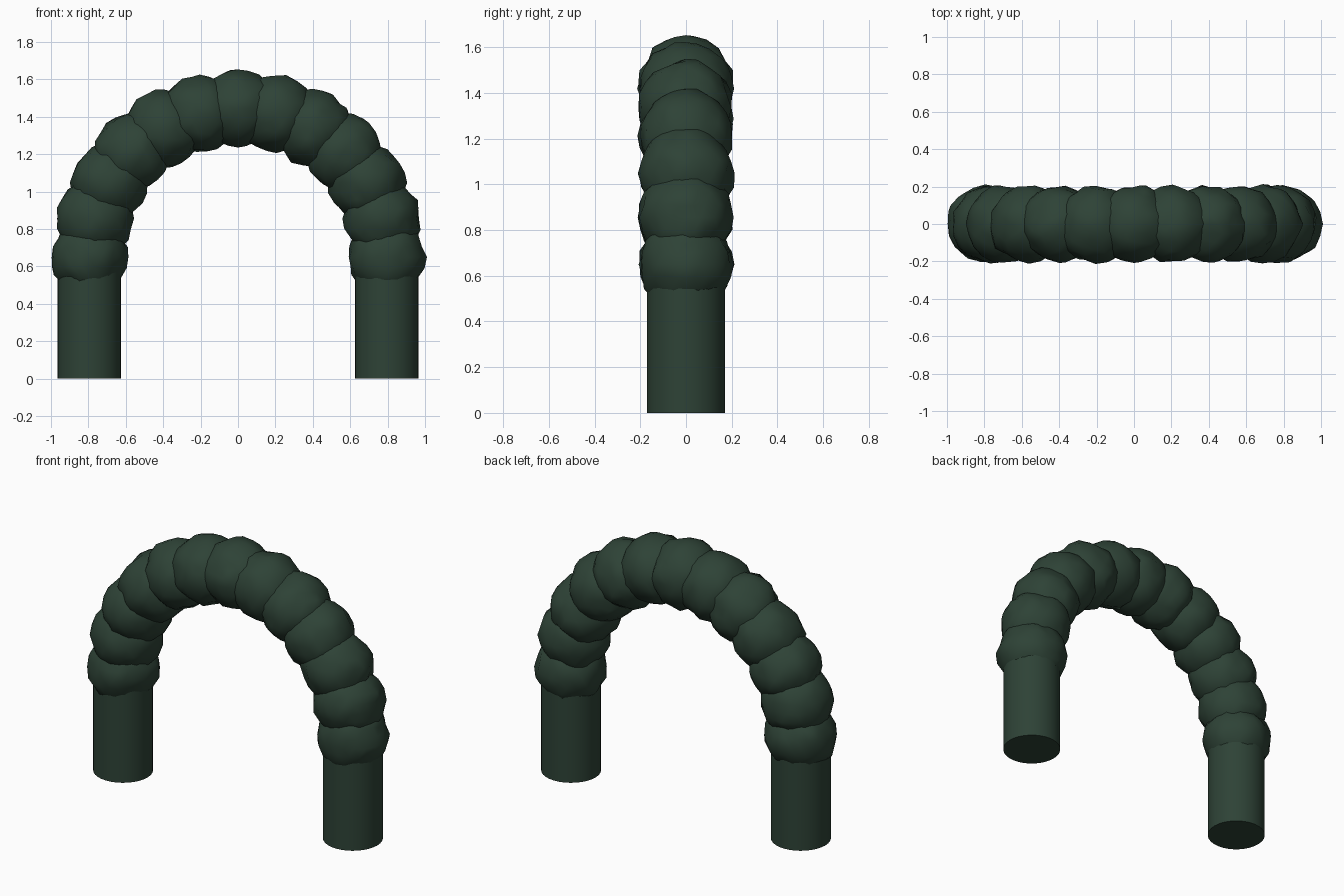
import bpy, bmesh, math, random
from mathutils import Vector, noise

cube = bpy.data.objects.get("Cube")
if cube:
    bpy.data.objects.remove(cube, do_unlink=True)

random.seed(4)
SPAN, SPRING = 0.795, 0.65      # arch radius and height of its centre
POST_R, CLUMP_R = 0.17, 0.205

leaf = bpy.data.materials.new("dark_hedge_green")
leaf.use_nodes = True
color = (0.027, 0.055, 0.037, 1)
leaf.diffuse_color = color
leaf.node_tree.nodes["Principled BSDF"].inputs["Base Color"].default_value = color
leaf.node_tree.nodes["Principled BSDF"].inputs["Roughness"].default_value = 0.9


def finish(bm, name, location):
    mesh = bpy.data.meshes.new(name)
    bm.to_mesh(mesh)
    bm.free()
    mesh.materials.append(leaf)
    obj = bpy.data.objects.new(name, mesh)
    obj.location = location
    bpy.context.collection.objects.link(obj)
    bpy.ops.object.select_all(action="DESELECT")
    obj.select_set(True)
    bpy.context.view_layer.objects.active = obj
    return obj


# Clipped round posts
for side, x in (("left", SPAN), ("right", -SPAN)):
    bm = bmesh.new()
    bmesh.ops.create_cone(bm, cap_ends=True, segments=32, radius1=POST_R,
                          radius2=POST_R, depth=SPRING)
    finish(bm, side + "_post", (x, 0, SPRING / 2))
    bpy.ops.object.shade_smooth_by_angle(angle=math.radians(40))

# Lumpy foliage clumps along the half circle
STEPS = 12
for i in range(STEPS + 1):
    a = math.pi * i / STEPS
    bm = bmesh.new()
    bmesh.ops.create_icosphere(bm, subdivisions=3, radius=CLUMP_R)
    shift = Vector([random.uniform(-9, 9) for _ in range(3)])
    for v in bm.verts:
        lump = noise.noise(v.co * 12 + shift)
        v.co *= 1 + 0.07 * lump + random.uniform(-0.035, 0.035)
    finish(bm, f"foliage_clump_{i + 1}",
           (SPAN * math.cos(a), 0, SPRING + SPAN * math.sin(a)))
    bpy.ops.object.shade_smooth()
